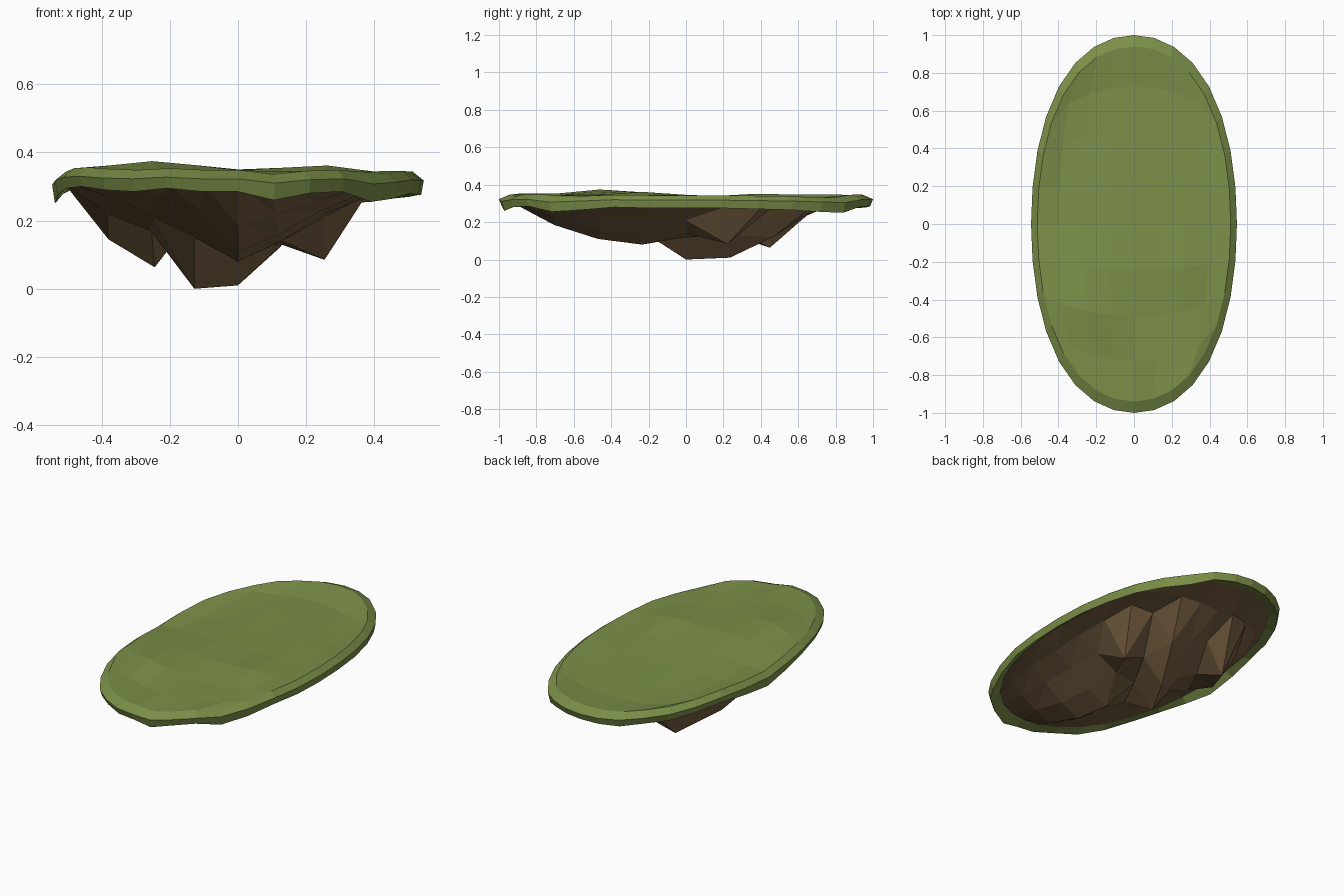
import bpy, bmesh, math, random

if "Cube" in bpy.data.objects:
    bpy.data.objects.remove(bpy.data.objects["Cube"])

random.seed(4)
N = 32
# height of the grass lip around the rim, counter-clockwise from +x
LIP = [.275, .275, .27, .265, .255, .25, .28, .285,
       .285, .28, .275, .285, .28, .285, .29, .27,
       .25, .275, .295, .30, .29, .285, .295, .285,
       .285, .26, .28, .285, .255, .265, .28, .275]


def ellipse(x, y, scale):
    """Unit disc point to the slightly squared island outline."""
    r2 = x * x + y * y
    k = scale * (1 + .03 * (2 * x * y) ** 2 / max(r2, 1e-6))
    return .545 * k * x, k * y


def ring(scale, height):
    out = []
    for i in range(N):
        a = 2 * math.pi * i / N
        out.append((*ellipse(math.cos(a), math.sin(a), scale), height(i)))
    return out


def disc_grid(bm, outline, scale, height, down=False):
    """8 x 8 grid bent into the outline; height(col, row, x, y) inside."""
    g = {}
    for c in range(-4, 5):
        for r in range(-4, 5):
            u, v = c / 4, r / 4
            x = u + (math.sin(math.pi * u / 4) - u) * v * v
            y = v + (math.sin(math.pi * v / 4) - v) * u * u
            if max(abs(c), abs(r)) == 4:
                p = outline[round(math.atan2(y, x) * 16 / math.pi) % N]
            else:
                x, y = ellipse(x, y, scale)
                p = (x, y, height(c, r, x, y))
            g[c, r] = bm.verts.new(p)
    for c in range(-4, 4):
        for r in range(-4, 4):
            q = [g[c, r], g[c + 1, r], g[c + 1, r + 1], g[c, r + 1]]
            if down:  # rock facets all fold along the same diagonal
                bm.faces.new((q[0], q[2], q[1]))
                bm.faces.new((q[0], q[3], q[2]))
            else:
                bm.faces.new(q)


def finish(bm, name, color):
    bmesh.ops.remove_doubles(bm, verts=bm.verts, dist=1e-4)
    me = bpy.data.meshes.new(name)
    bm.to_mesh(me)
    bm.free()
    ob = bpy.data.objects.new(name, me)
    bpy.context.collection.objects.link(ob)
    mat = bpy.data.materials.new(name + "_color")
    mat.diffuse_color = (*color, 1)
    mat.use_nodes = True
    mat.node_tree.nodes["Principled BSDF"].inputs["Base Color"].default_value = mat.diffuse_color
    me.materials.append(mat)


# grass cap: tucked underside, lip, bevel, uneven top
def turf(c, r, x, y):
    z = .336 - .010 * y + random.uniform(-.005, .005)
    z += .035 * math.exp(-(x + .27) ** 2 / .04 - (y + .38) ** 2 / .06)
    return z + .024 * math.exp(-((x - .23) ** 2 + (y + .2) ** 2) / .03)


bm = bmesh.new()
rings = [ring(.92, lambda i: .30),
         ring(.985, lambda i: LIP[i]),
         ring(1.0, lambda i: .5 * LIP[i] + .18),
         ring(.94, lambda i: .5 * LIP[i] + .206)]
for lo, hi in zip(rings, rings[1:]):
    a = [bm.verts.new(p) for p in lo]
    b = [bm.verts.new(p) for p in hi]
    for i in range(N):
        j = (i + 1) % N
        bm.faces.new((a[i], a[j], b[j], b[i]))
disc_grid(bm, rings[-1], .97, turf)
finish(bm, "grass_cap", (.20, .275, .065))

# rock underside: heights at the inner grid points, rows from front to back
ROCK = [
    [.29, .27, .23, .185, .22, .26, .29],
    [.28, .25, .19, .11, .16, .23, .28],
    [.27, .21, .15, .08, .14, .22, .27],
    [.22, .17, .00, .12, .14, .21, .28],
    [.145, .17, .10, .01, .13, .085, .28],
    [.23, .063, .22, .16, .12, .27, .29],
    [.29, .28, .28, .26, .27, .28, .29],
]
bm = bmesh.new()
disc_grid(bm, ring(.925, lambda i: .302), .94,
          lambda c, r, x, y: ROCK[r + 3][c + 3], down=True)
finish(bm, "rock_underside", (.19, .12, .055))
